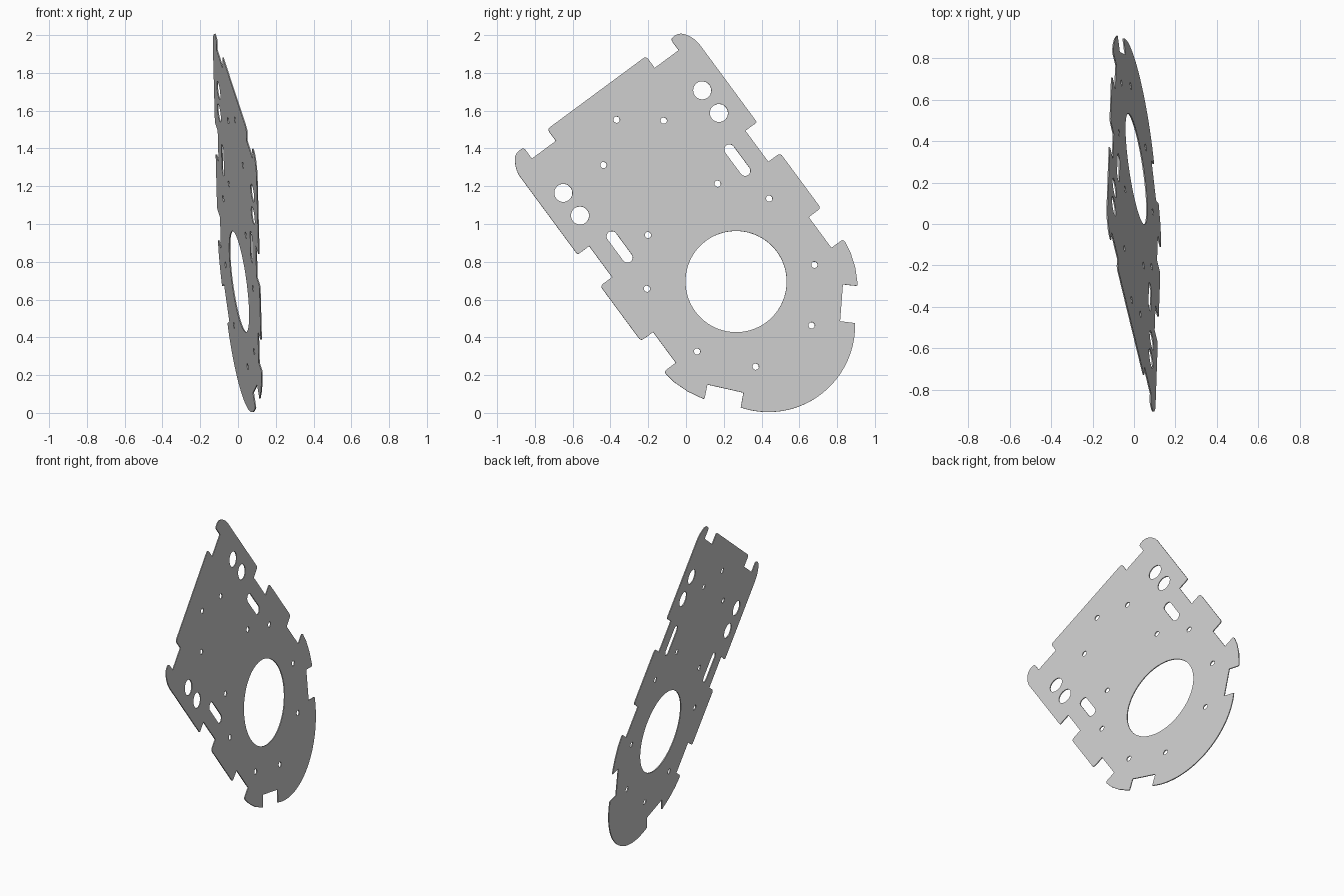
import bpy
from math import sin, cos, pi, atan2
from mathutils import Vector, Matrix

cube = bpy.data.objects.get("Cube")
if cube:
    bpy.data.objects.remove(cube, do_unlink=True)

THICKNESS = 0.006


def arc(cu, cv, r, start, end, steps):
    return [Vector((cu + r * cos(start + (end - start) * i / steps),
                    cv + r * sin(start + (end - start) * i / steps)))
            for i in range(steps + 1)]


def rounded(corners):
    """Soften each (u, v, size) corner with a short curve."""
    pts = [Vector(c[:2]) for c in corners]
    out = []
    for i, p in enumerate(pts):
        size = corners[i][2]
        if not size or i in (0, len(pts) - 1):
            out.append(p)
            continue
        a = p + (pts[i - 1] - p).normalized() * size
        b = p + (pts[i + 1] - p).normalized() * size
        for k in range(6):
            t = k / 5
            out.append(a * (1 - t) ** 2 + p * 2 * t * (1 - t) + b * t * t)
    return out


# Half outline: u runs along the plate, v across it
R = 0.02
half = rounded([
    (-1.243, 0, 0), (-1.243, 0.325, R), (-1.166, 0.325, 0),
    (-1.166, 0.483, 0), (-1.24, 0.483, R), (-1.24, 0.54, 0.03),
    (-1.17, 0.59, 0.05), (-0.613, 0.59, R / 2),               # top ear
    (-0.613, 0.514, 0), (-0.409, 0.514, 0),                   # side notch
    (-0.409, 0.592, R), (-0.046, 0.592, R),                   # side tab
    (-0.046, 0.512, 0), (0.156, 0.512, 0),                    # lower notch
    (0.156, 0.592, R), (0.235, 0.579, 0), (0.314, 0.552, 0),
    (0.402, 0.505, R / 2), (0.348, 0.446, 0),                 # lower ear
    (0.496, 0.318, 0), (0.551, 0.376, 0)])                    # end notch

# Rounded end between the two end notches
CU, CR = 0.289, 0.458
angle = atan2(0.376, 0.551 - CU)
end = arc(CU, 0, CR, angle, -angle, 48)
mirrored = [Vector((p.x, -p.y)) for p in reversed(half)]
outline = half[:-1] + end + mirrored[1:-1]

# Holes: bore, paired round holes, slots and small screw holes
loops = [outline, arc(0, 0, 0.268, 0, 2 * pi, 96)[:-1],
         arc(-1.065, 0, 0.017, 0, 2 * pi, 16)[:-1]]
pairs = [(-0.921, 0.457, 0.048), (-0.772, 0.457, 0.048),
         (-0.913, 0.198, 0.017), (-0.475, 0.229, 0.017),
         (-0.25, 0.402, 0.017), (0.175, 0.386, 0.017),
         (0.424, 0.184, 0.017)]
for side in (1, -1):
    for u, v, r in pairs:
        loops.append(arc(u, side * v, r, 0, 2 * pi, 32 if r > 0.03 else 16)[:-1])
    v = side * 0.387
    loops.append(arc(-0.583, v, 0.028, pi / 2, 3 * pi / 2, 12)
                 + arc(-0.444, v, 0.028, -pi / 2, pi / 2, 12))

# Filled flat curve with thickness
curve = bpy.data.curves.new("plate_profile", "CURVE")
curve.dimensions = "2D"
curve.fill_mode = "BOTH"
curve.extrude = THICKNESS / 2
for loop in loops:
    spline = curve.splines.new("POLY")
    spline.points.add(len(loop) - 1)
    for point, p in zip(spline.points, loop):
        point.co = (p.x, p.y, 0, 1)
    spline.use_cyclic_u = True
helper = bpy.data.objects.new("plate_profile", curve)
bpy.context.collection.objects.link(helper)
bpy.context.view_layer.update()
mesh = bpy.data.meshes.new_from_object(
    helper.evaluated_get(bpy.context.evaluated_depsgraph_get()))
bpy.data.objects.remove(helper, do_unlink=True)
bpy.data.curves.remove(curve)

# Lean the plate into place
u_axis = Vector((0.021, 0.594, -0.8045))
v_axis = Vector((-0.196, 0.8045, 0.594))
normal = u_axis.cross(v_axis).normalized()
place = Matrix((u_axis, v_axis, normal)).transposed().to_4x4()
place.translation = (0.009, 0.265, 0.695)
mesh.transform(place)

plate = bpy.data.objects.new("mounting_plate", mesh)
bpy.context.collection.objects.link(plate)

grey = bpy.data.materials.new("light_grey")
grey.use_nodes = True
colour = (0.6, 0.6, 0.6, 1)
grey.diffuse_color = colour
grey.node_tree.nodes["Principled BSDF"].inputs["Base Color"].default_value = colour
mesh.materials.clear()
mesh.materials.append(grey)
for poly in mesh.polygons:
    poly.material_index = 0
    poly.use_smooth = False
